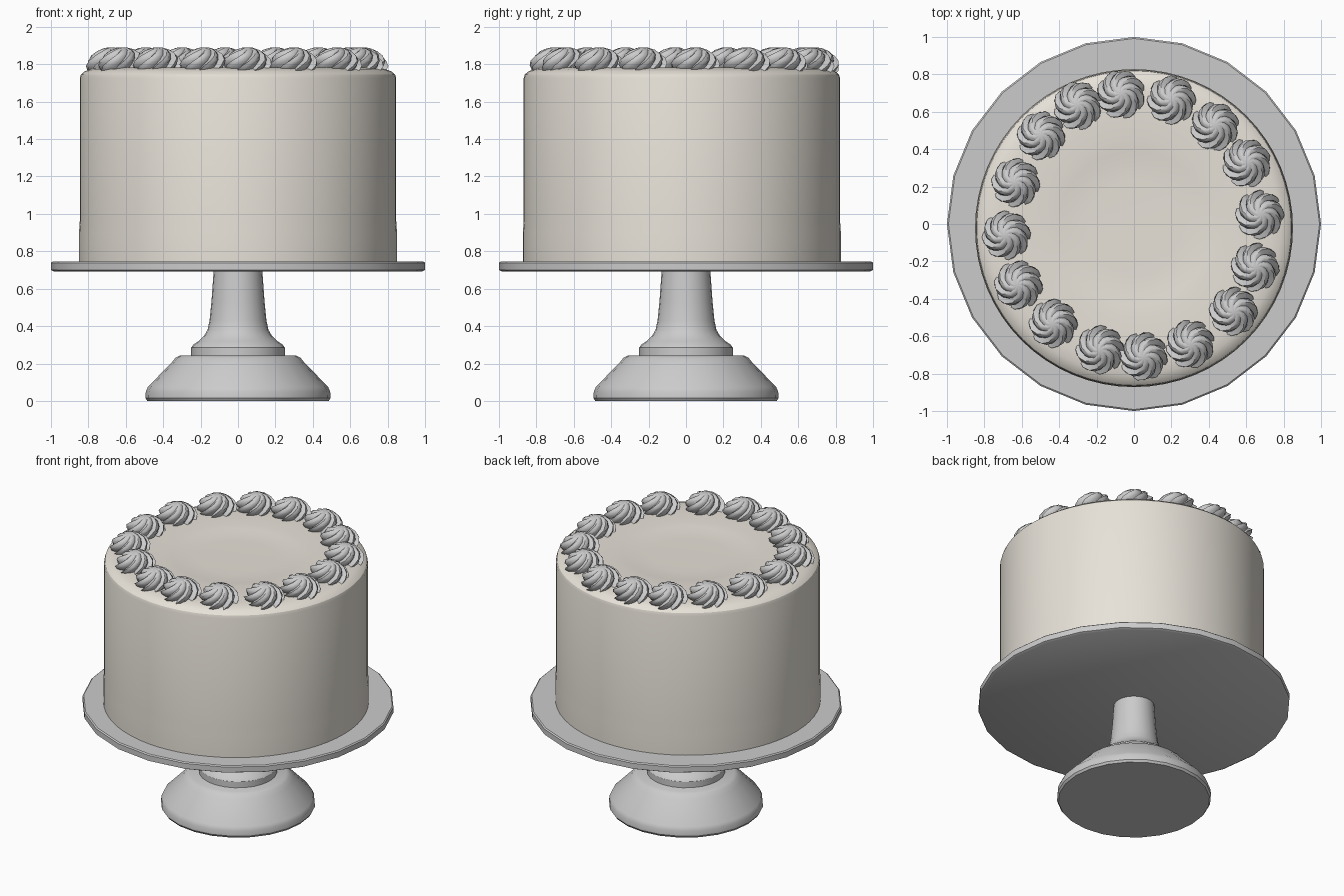
import bpy, bmesh, math, random
from mathutils import Matrix, Vector

if "Cube" in bpy.data.objects:
    bpy.data.objects.remove(bpy.data.objects["Cube"])

random.seed(4)


def finish(obj, angle):
    bpy.ops.object.select_all(action='DESELECT')
    obj.select_set(True)
    bpy.context.view_layer.objects.active = obj
    bpy.ops.object.shade_smooth_by_angle(angle=math.radians(angle))


def loft(name, rings, tip_top=False, smooth=30):
    """Skin a stack of equal-length closed rings and cap both ends."""
    bm = bmesh.new()
    loops = [[bm.verts.new(p) for p in ring] for ring in rings]
    n = len(loops[0])
    for a, b in zip(loops, loops[1:]):
        for i in range(n):
            j = (i + 1) % n
            bm.faces.new((a[i], a[j], b[j], b[i]))
    bm.faces.new(loops[0][::-1])
    if tip_top:
        tip = bm.verts.new(tip_top)
        for i in range(n):
            bm.faces.new((loops[-1][i], loops[-1][(i + 1) % n], tip))
    else:
        bm.faces.new(loops[-1])
    mesh = bpy.data.meshes.new(name)
    bm.to_mesh(mesh)
    bm.free()
    obj = bpy.data.objects.new(name, mesh)
    bpy.context.collection.objects.link(obj)
    finish(obj, smooth)
    return obj


def lathe(name, profile, sides, cy=0.0, tip_top=False):
    rings = [[(r * math.cos(2 * math.pi * i / sides),
               cy + r * math.sin(2 * math.pi * i / sides), z)
              for i in range(sides)] for r, z in profile]
    return loft(name, rings, tip_top)


# Stand: stepped foot, tapering stem and wide plate
lathe("stand_foot", [(0.485, 0), (0.495, 0.015), (0.493, 0.05), (0.482, 0.075),
                     (0.355, 0.205), (0.335, 0.23), (0.31, 0.243)], 24)
lathe("stand_stem", [(0.25, 0.24), (0.25, 0.285), (0.24, 0.3), (0.21, 0.32),
                     (0.18, 0.35), (0.163, 0.38), (0.152, 0.43), (0.142, 0.53),
                     (0.132, 0.67), (0.13, 0.70)], 24)
lathe("stand_plate", [(0.985, 0.692), (1.0, 0.70), (1.0, 0.738), (0.992, 0.745)], 24)

# Cake with a rounded rim and a shallow dip in the top
CY = -0.022
cake = lathe("cake", [(0.85, 0.742), (0.85, 0.9), (0.846, 0.96), (0.846, 1.725),
                      (0.84, 1.745), (0.82, 1.762), (0.785, 1.775), (0.73, 1.783),
                      (0.6, 1.783), (0.48, 1.78), (0.41, 1.775), (0.35, 1.768),
                      (0.25, 1.766)], 64, CY, (0, CY, 1.766))
icing = bpy.data.materials.new("icing")
icing.diffuse_color = (0.80, 0.76, 0.69, 1)
icing.use_nodes = True
icing.node_tree.nodes["Principled BSDF"].inputs["Base Color"].default_value = icing.diffuse_color
cake.data.materials.append(icing)


# Piped cream swirl: eight sawtooth lobes twisting to a tip
def swirl_rings():
    lobes, tooth = 8, [(0.0, 0.76), (0.10, 1.04), (0.40, 1.0), (0.75, 0.88)]
    profile = [(0.095, -0.025, 0), (0.121, 0.004, 8), (0.127, 0.03, 22),
               (0.118, 0.057, 40), (0.095, 0.083, 58), (0.064, 0.104, 76),
               (0.03, 0.116, 95)]
    rings = []
    for r, z, twist in profile:
        ring = []
        for k in range(lobes):
            for off, scale in tooth:
                a = 2 * math.pi * (k + off) / lobes + math.radians(twist)
                ring.append((r * scale * math.cos(a), r * scale * math.sin(a), z))
        rings.append(ring)
    return rings


spots = [(-.07, .69), (-.30, .63), (-.495, .47), (-.63, .22), (-.68, -.06),
         (-.615, -.325), (-.43, -.53), (-.18, -.67), (.05, -.705), (.30, -.64),
         (.53, -.465), (.645, -.23), (.67, .05), (.60, .325), (.43, .52), (.20, .66)]
first = loft("cream_swirl_1", swirl_rings(), (0, 0, 0.119), 40)
for i, (x, y) in enumerate(spots):
    obj = first
    if i:
        obj = first.copy()
        obj.name = f"cream_swirl_{i + 1}"
        bpy.context.collection.objects.link(obj)
    out = Vector((x, y, 0)).normalized()
    tilt = Matrix.Rotation(math.radians(5), 4, Vector((0, 0, 1)).cross(out))
    spin = Matrix.Rotation(random.uniform(0, 6.28), 4, 'Z')
    obj.matrix_world = Matrix.Translation((x, y, 1.772)) @ tilt @ spin
